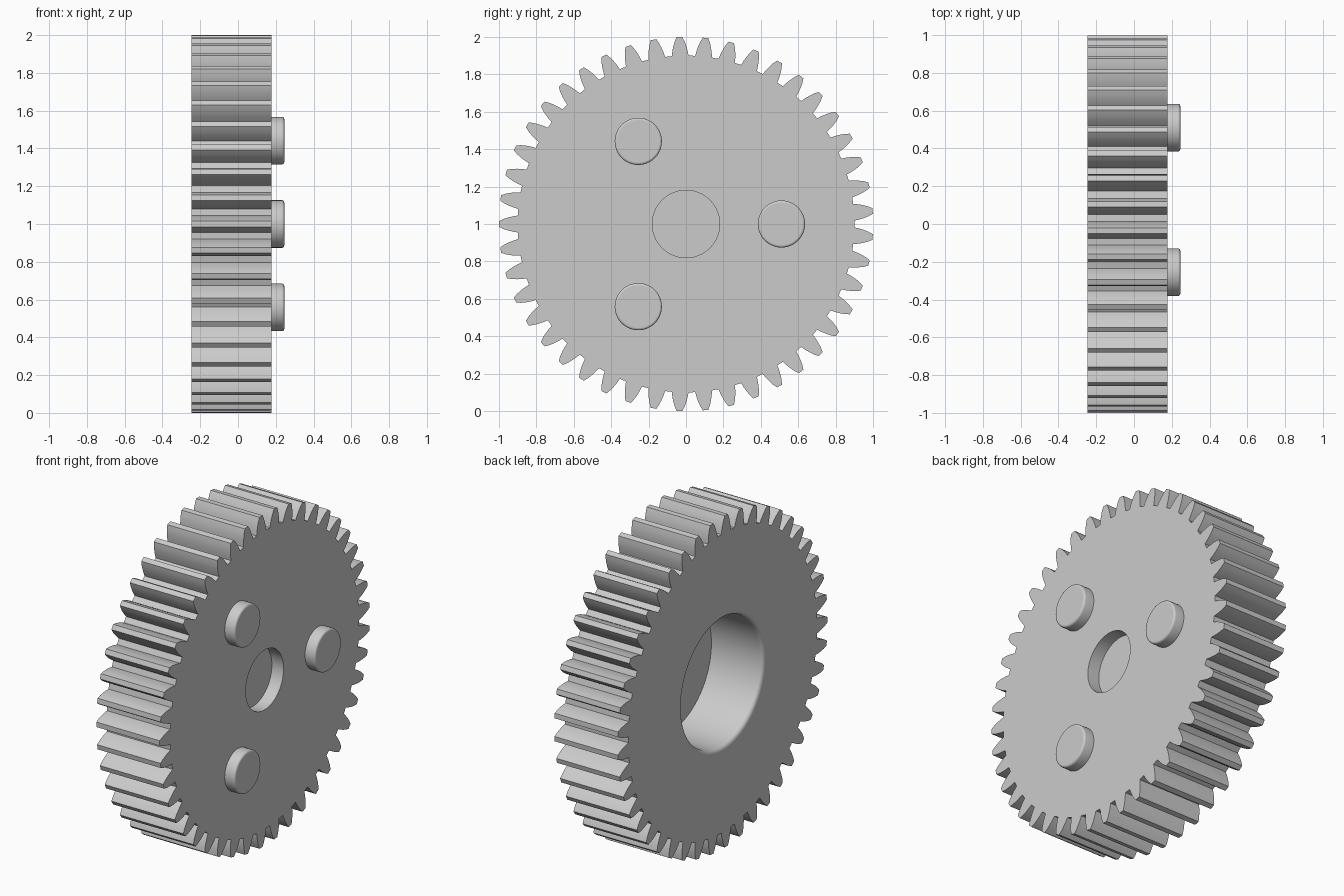
import bpy, bmesh
from math import sin, cos, pi, radians

if "Cube" in bpy.data.objects:
    bpy.data.objects.remove(bpy.data.objects["Cube"])

BACK, FRONT, FLOOR, PEG_END = -0.245, 0.178, 0.10, 0.245
TEETH, BORE, FILLET, HOLE = 45, 0.385, 0.025, 0.18

steel = bpy.data.materials.new("plain_grey")
steel.use_nodes = True
grey = (0.6, 0.6, 0.6, 1)
steel.diffuse_color = grey
steel.node_tree.nodes["Principled BSDF"].inputs["Base Color"].default_value = grey


def ring(bm, pts, x):
    """Closed loop of edges in the plane at x."""
    vs = [bm.verts.new((x, y, z + 1)) for y, z in pts]
    return [bm.edges.new((vs[i - 1], vs[i])) for i in range(len(vs))]


def circle(r, n=96, cy=0, cz=0):
    return [(cy + r * cos(2 * pi * i / n), cz + r * sin(2 * pi * i / n)) for i in range(n)]


def skin(bm, rings):
    """Join each ring to the next with a strip of quads."""
    for a, b in zip(rings, rings[1:]):
        bmesh.ops.bridge_loops(bm, edges=a + b)


def finish(name, bm):
    bmesh.ops.recalc_face_normals(bm, faces=bm.faces)
    mesh = bpy.data.meshes.new(name)
    bm.to_mesh(mesh)
    bm.free()
    mesh.materials.append(steel)
    obj = bpy.data.objects.new(name, mesh)
    bpy.context.collection.objects.link(obj)
    bpy.ops.object.select_all(action="DESELECT")
    obj.select_set(True)
    bpy.context.view_layer.objects.active = obj
    bpy.ops.object.shade_smooth_by_angle(angle=radians(30))
    # End faces stay perfectly flat
    for p in mesh.polygons:
        if abs(p.normal.x) > 0.999:
            p.use_smooth = False
    return obj


# Tooth outline: radius and half width, from root to tip
flank = [(0.9, 0.045), (0.925, 0.041), (0.95, 0.035), (0.975, 0.027), (1.0, 0.015)]
outline = []
for t in range(TEETH):
    mid = pi + 2 * pi * t / TEETH
    side = [(r, -w) for r, w in flank] + [(r, w) for r, w in reversed(flank)]
    outline += [(r * cos(mid + w / r), r * sin(mid + w / r)) for r, w in side]

# Gear wheel: toothed rim, filleted counterbore, thin web with a through hole
bm = bmesh.new()
rim = [ring(bm, outline, BACK), ring(bm, outline, FRONT)]
inner = []
for i in range(7):
    a = pi / 2 * i / 6
    inner.append(ring(bm, circle(BORE + FILLET * (1 - sin(a))), BACK + FILLET * (1 - cos(a))))
inner += [ring(bm, circle(BORE), FLOOR), ring(bm, circle(HOLE), FLOOR), ring(bm, circle(HOLE), FRONT)]
skin(bm, rim)
skin(bm, inner)
for outer, hole in ((rim[0], inner[0]), (rim[1], inner[-1])):
    bmesh.ops.triangle_fill(bm, edges=outer + hole, use_beauty=True)
finish("gear_wheel", bm)

# Three round pegs with softened ends
for k in range(3):
    a = 2 * pi * k / 3
    cy, cz = 0.51 * cos(a), 0.51 * sin(a)
    bm = bmesh.new()
    rings = [ring(bm, circle(0.126, 48, cy, cz), FRONT - 0.01)]
    for i in range(5):
        b = pi / 2 * i / 4
        rings.append(ring(bm, circle(0.114 + 0.012 * cos(b), 48, cy, cz), PEG_END - 0.012 + 0.012 * sin(b)))
    skin(bm, rings)
    bmesh.ops.contextual_create(bm, geom=rings[-1])
    finish(f"peg_{k + 1}", bm)
